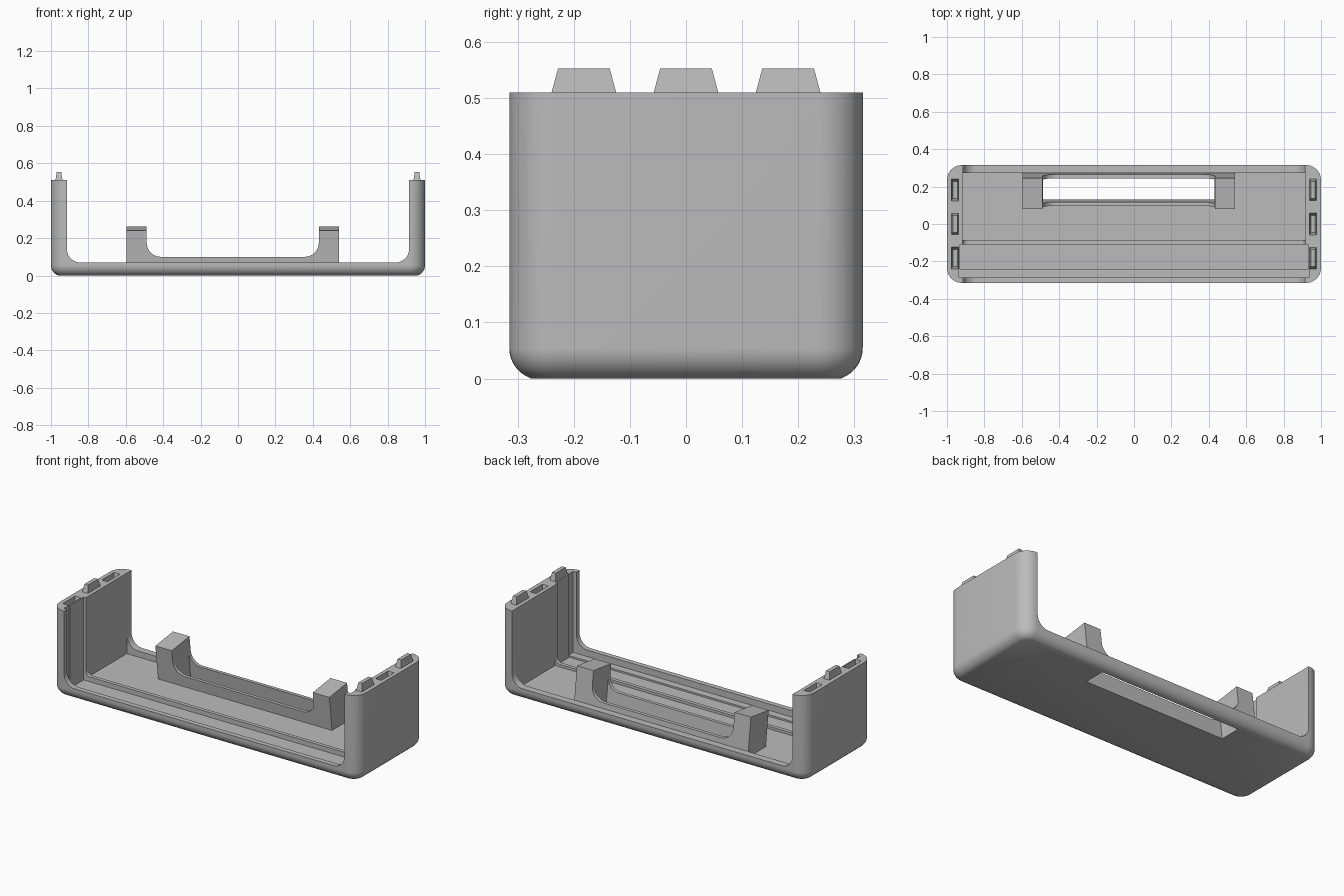
import bpy, bmesh, math

if "Cube" in bpy.data.objects:
    bpy.data.objects.remove(bpy.data.objects["Cube"], do_unlink=True)

grey = bpy.data.materials.new("plain grey")
grey.use_nodes = True
colour = (0.5, 0.5, 0.5, 1)
grey.diffuse_color = colour
grey.node_tree.nodes["Principled BSDF"].inputs["Base Color"].default_value = colour


def make(name, bm):
    bmesh.ops.recalc_face_normals(bm, faces=bm.faces)
    mesh = bpy.data.meshes.new(name)
    bm.to_mesh(mesh)
    bm.free()
    mesh.materials.append(grey)
    obj = bpy.data.objects.new(name, mesh)
    bpy.context.collection.objects.link(obj)
    return obj


def loft(name, rings):
    """Skin a stack of equal-length point rings and cap both ends."""
    bm = bmesh.new()
    loops = [[bm.verts.new(p) for p in ring] for ring in rings]
    for a, b in zip(loops, loops[1:]):
        for i in range(len(a)):
            j = (i + 1) % len(a)
            bm.faces.new((a[i], a[j], b[j], b[i]))
    bm.faces.new(loops[0])
    bm.faces.new(loops[-1])
    return make(name, bm)


def box(name, x0, x1, y0, y1, z0, z1):
    rect = [(x0, y0), (x1, y0), (x1, y1), (x0, y1)]
    return loft(name, [[(x, y, z) for x, y in rect] for z in (z0, z1)])


def rounded_rect(hx, hy, r, z, steps=10):
    ring = []
    for k, (sx, sy) in enumerate([(1, 1), (-1, 1), (-1, -1), (1, -1)]):
        for i in range(steps + 1):
            a = math.pi / 2 * (k + i / steps)
            ring.append((sx * (hx - r) + r * math.cos(a),
                         sy * (hy - r) + r * math.sin(a), z))
    return ring


def u_cutter(x0, x1, z0, r, y0, y1, steps=10):
    """Block whose two lower edges are rounded, used to cut U openings."""
    prof = [(x0, 0.8)]
    for cx, start in ((x0 + r, math.pi), (x1 - r, 1.5 * math.pi)):
        for i in range(steps + 1):
            a = start + math.pi / 2 * i / steps
            prof.append((cx + r * math.cos(a), z0 + r + r * math.sin(a)))
    prof.append((x1, 0.8))
    return loft("u_cutter", [[(x, y, z) for x, z in prof] for y in (y0, y1)])


def peg(name, x, y, z0, z1):
    """Four-sided block narrowing from z0 to z1."""
    sizes = ((0.019, 0.058, z0), (0.012, 0.046, z1))
    return loft(name, [[(x + sx * w, y + sy * d, z) for sx, sy in
                        ((1, 1), (-1, 1), (-1, -1), (1, -1))] for w, d, z in sizes])


def cut(obj, cutter, keep=False):
    mod = obj.modifiers.new("cut", "BOOLEAN")
    mod.operation = "DIFFERENCE"
    mod.solver = "EXACT"
    mod.object = cutter
    bpy.context.view_layer.objects.active = obj
    bpy.ops.object.modifier_apply(modifier=mod.name)
    if not keep:
        bpy.data.objects.remove(cutter, do_unlink=True)


# Tray shell: rounded upright corners and a rounded bottom edge
R, TOP = 0.058, 0.51
rings = []
for i in range(11):
    z = 0.055 * i / 10
    inset = R - math.sqrt(R * R - (0.055 - z) ** 2)
    rings.append(rounded_rect(1 - inset, 0.315 - inset, 0.08 - inset, z))
rings.append(rounded_rect(1, 0.315, 0.08, TOP))
tray = loft("tray_shell", rings)

# Open front and back, sunken floor, low rib and stepped panel slots
cut(tray, u_cutter(-0.915, 0.915, 0.07, 0.072, -0.5, 0.5))
cut(tray, box("floor_cutter", -0.916, 0.916, -0.088, 0.272, 0.035, 0.8))
cut(tray, u_cutter(-0.916, 0.916, 0.05, 0.03, -0.112, -0.08))
cut(tray, box("panel_slot_cutter", -0.93, 0.93, -0.24, -0.11, 0.022, 0.8))
cut(tray, box("front_slot_cutter", -0.936, 0.936, -0.285, -0.238, 0.032, 0.8))

# Pegs and sockets alternate along the wall tops, opposite on each side
pegs = []
for side in (-1, 1):
    for row in (-1, 0, 1):
        x, y = side * 0.957, row * 0.182
        if (row == 0) == (side < 0):
            pegs.append(peg("locating_peg", x, y, TOP - 0.002, 0.553))
        else:
            cut(tray, peg("socket_cutter", x, y, TOP + 0.001, 0.46))

# Leaning window frame with a tall post at each end
section = [(0.106, 0.03), (0.08, 0.24), (0.245, 0.262), (0.274, 0.03)]
frame = loft("window_frame", [[(x, y, z) for y, z in section] for x in (-0.595, 0.54)])
cut(frame, u_cutter(-0.488, 0.432, 0.1, 0.075, -0.1, 0.5))
opening = [(0.134, -0.03), (0.092, 0.3), (0.219, 0.3), (0.261, -0.03)]
hole = loft("window_cutter", [[(x, y, z) for y, z in opening] for x in (-0.487, 0.431)])
cut(frame, hole, keep=True)
cut(tray, hole)

# Smooth rounded corners, keep hard edges crisp
bpy.ops.object.select_all(action="DESELECT")
for obj in (tray, frame):
    obj.select_set(True)
bpy.context.view_layer.objects.active = tray
bpy.ops.object.shade_smooth_by_angle(angle=math.radians(30))
